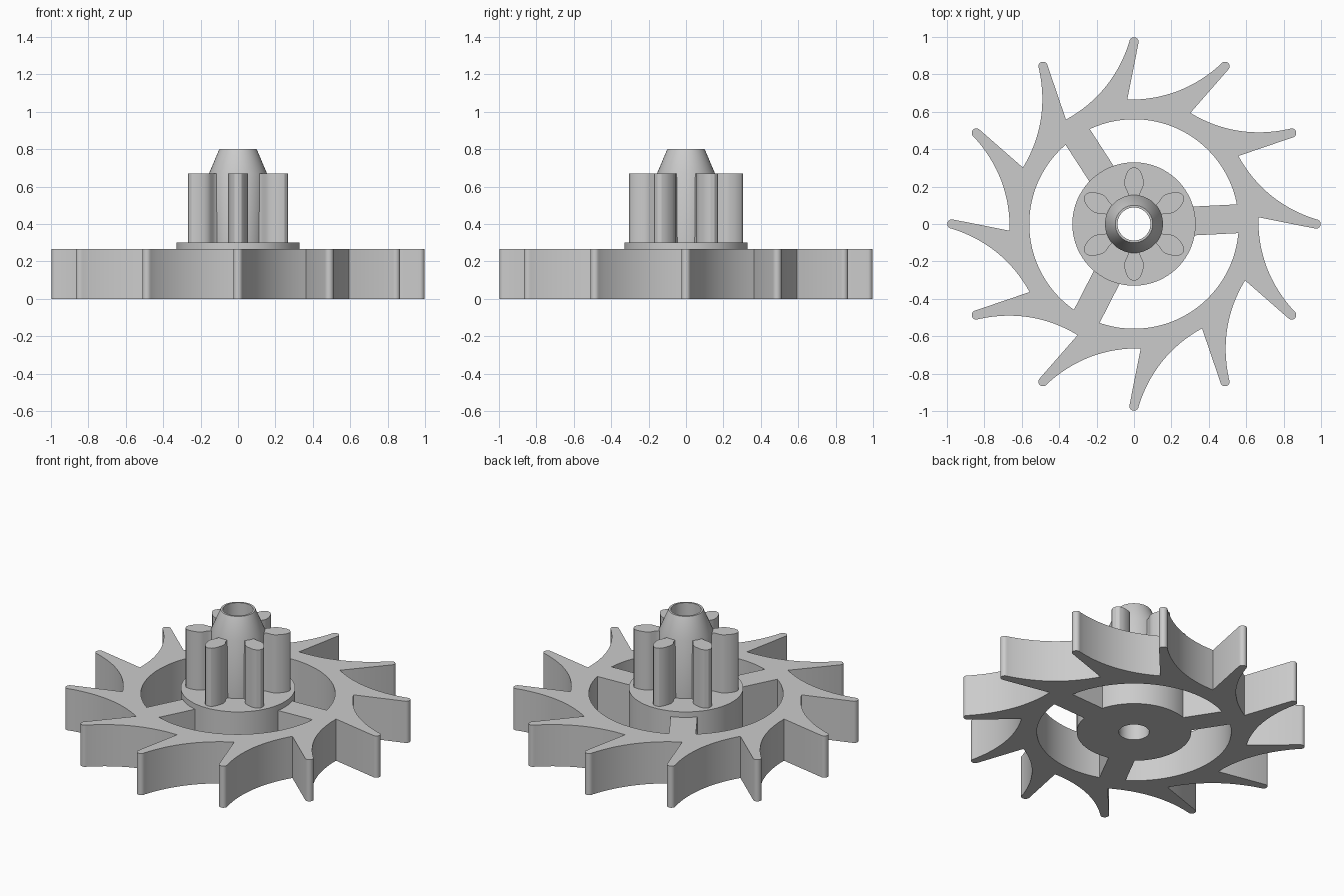
import bpy
import bmesh
from math import sin, cos, asin, pi, radians, tau
from mathutils import Matrix, Vector

cube = bpy.data.objects.get("Cube")
if cube:
    bpy.data.objects.remove(cube, do_unlink=True)

grey = bpy.data.materials.new("plain grey")
grey.use_nodes = True
grey.diffuse_color = (0.6, 0.6, 0.6, 1)
grey.node_tree.nodes["Principled BSDF"].inputs["Base Color"].default_value = (0.6, 0.6, 0.6, 1)

TEETH, LEAVES, SPOKES = 12, 6, 3
WHEEL_TOP, PINION_BASE, PINION_TOP = 0.265, 0.30, 0.67
BORE, HUB, RIM = 0.088, 0.33, 0.56


def arc(radius, start, end, steps, centre=(0, 0)):
    return [Vector((centre[0] + radius * cos(start + (end - start) * i / steps),
                    centre[1] + radius * sin(start + (end - start) * i / steps)))
            for i in range(steps + 1)]


def turned(points, angle):
    spin = Matrix.Rotation(angle, 2)
    return [spin @ p for p in points]


def finish(name, bm, angle=30):
    bmesh.ops.remove_doubles(bm, verts=bm.verts, dist=0.0001)
    bmesh.ops.recalc_face_normals(bm, faces=bm.faces)
    mesh = bpy.data.meshes.new(name)
    bm.to_mesh(mesh)
    bm.free()
    mesh.materials.clear()
    mesh.materials.append(grey)
    obj = bpy.data.objects.new(name, mesh)
    bpy.context.collection.objects.link(obj)
    bpy.ops.object.select_all(action='DESELECT')
    obj.select_set(True)
    bpy.context.view_layer.objects.active = obj
    bpy.ops.object.shade_smooth_by_angle(angle=radians(angle))
    return obj


def plate(name, loops, bottom, top):
    """Extrude closed outlines; inner outlines become holes."""
    curve = bpy.data.curves.new(name + "_outline", 'CURVE')
    curve.dimensions = '2D'
    curve.fill_mode = 'BOTH'
    curve.extrude = (top - bottom) / 2
    for loop in loops:
        spline = curve.splines.new('POLY')
        spline.points.add(len(loop) - 1)
        for point, p in zip(spline.points, loop):
            point.co = (p.x, p.y, 0, 1)
        spline.use_cyclic_u = True
    helper = bpy.data.objects.new(name + "_outline", curve)
    bpy.context.collection.objects.link(helper)
    bpy.context.view_layer.update()
    mesh = bpy.data.meshes.new_from_object(
        helper.evaluated_get(bpy.context.evaluated_depsgraph_get()))
    bm = bmesh.new()
    bm.from_mesh(mesh)
    bmesh.ops.translate(bm, verts=bm.verts, vec=(0, 0, (top + bottom) / 2))
    bpy.data.objects.remove(helper, do_unlink=True)
    bpy.data.curves.remove(curve)
    bpy.data.meshes.remove(mesh)
    return finish(name, bm)


# Toothed wheel: rounded tip, straight face, then a curved back up to the next tip
tip = arc(0.025, pi, 0, 8, (0, 0.973))
root, bend = Vector((-0.036, 0.665)), Vector((0.25, 0.66))
next_tip = turned(tip, -tau / TEETH)[0]
back = []
for i in range(16):
    t = i / 16
    back.append(root * (1 - t) ** 2 + bend * 2 * t * (1 - t) + next_tip * t * t)
outline = []
for i in range(TEETH):
    outline += turned(tip + back, -i * tau / TEETH)

# Three windows leave the spokes standing between hub and rim
lean, half_width, inner = radians(2.9), 0.077, HUB - 0.005
outer_gap, inner_gap = asin(half_width / RIM), asin(half_width / inner)
step = tau / SPOKES
window = (arc(RIM, lean + outer_gap, lean + step - outer_gap, 28)
          + arc(inner, lean + step - inner_gap, lean + inner_gap, 20))
windows = [turned(window, i * step) for i in range(SPOKES)]
plate("toothed_wheel", [outline, *windows, arc(0.2, 0, tau, 48)[:-1]], 0, WHEEL_TOP)

# Hub, pinion core and conical nose, turned as one bored piece
profile = [(BORE, 0), (HUB, 0), (HUB, PINION_BASE), (0.15, PINION_BASE),
           (0.155, PINION_TOP), (0.1, 0.8), (BORE, 0.8)]
bm = bmesh.new()
verts = [bm.verts.new((r, 0, z)) for r, z in profile]
edges = [bm.edges.new((verts[i - 1], verts[i])) for i in range(len(verts))]
bmesh.ops.spin(bm, geom=verts + edges, cent=(0, 0, 0), axis=(0, 0, 1),
               angle=tau, steps=64, use_duplicate=False)
finish("hub_and_nose", bm)

# Pinion leaves: narrow neck, wide shoulder, rounded point
side = [(0.034, 0.12), (0.03, 0.155), (0.036, 0.175), (0.048, 0.197), (0.053, 0.215),
        (0.051, 0.235), (0.044, 0.26), (0.034, 0.282), (0.02, 0.298)]
leaf = [Vector(p) for p in side] + [Vector((0, 0.304))]
leaf += [Vector((-x, y)) for x, y in reversed(side)]
for i in range(LEAVES):
    plate(f"pinion_leaf_{i + 1}", [turned(leaf, i * tau / LEAVES)],
          PINION_BASE - 0.005, PINION_TOP)
